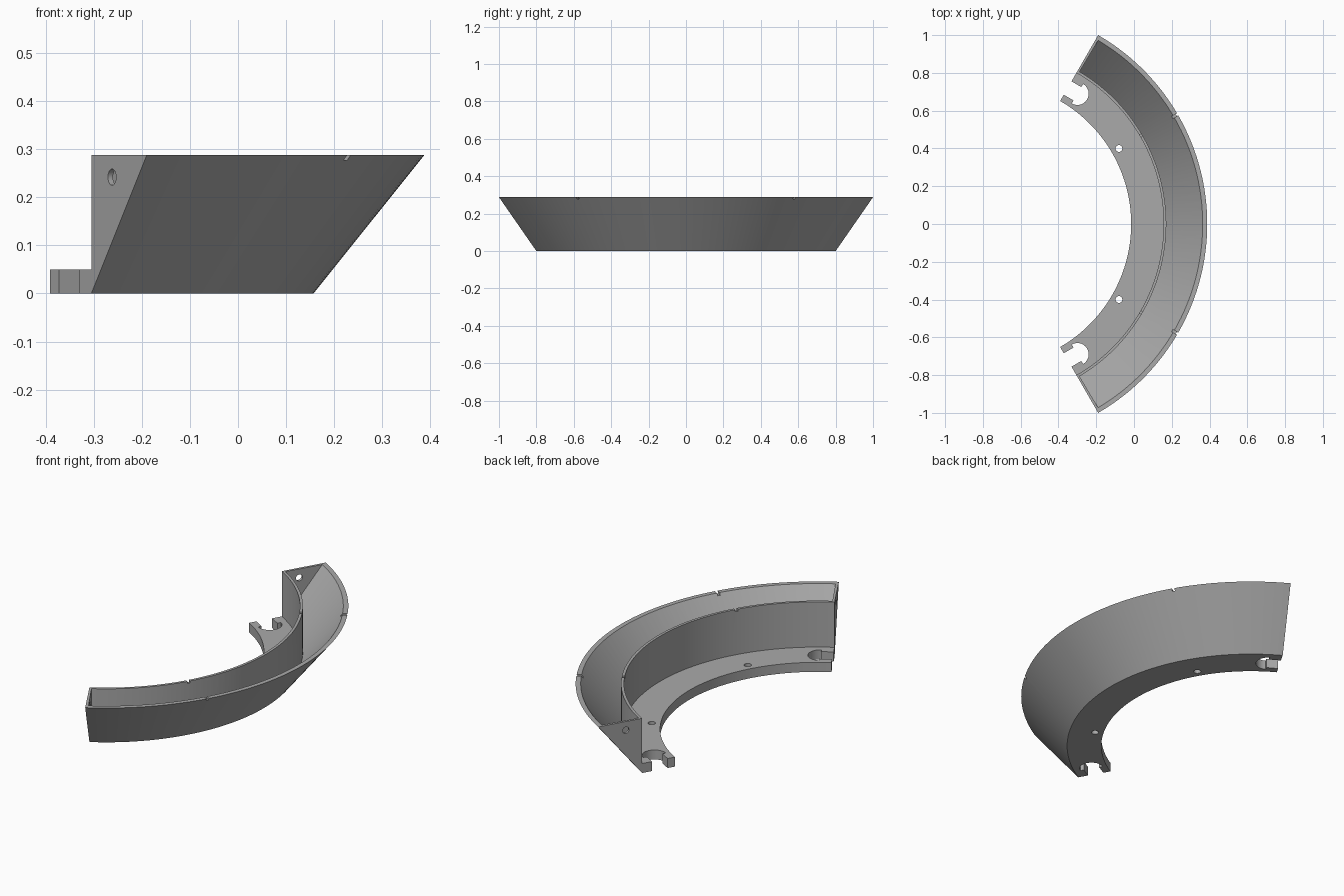
import bpy, bmesh, math
from mathutils import Vector, Matrix

if "Cube" in bpy.data.objects:
    bpy.data.objects.remove(bpy.data.objects["Cube"])

CX = -0.767                      # arc centre on x
HALF = math.radians(60)          # half of the swept angle
R_IN, R_WALL, R_RIM = 0.752, 0.924, 1.1547
H, PLATE = 0.288, 0.05
WALL = 0.014
HOLE_ANGLE = math.radians(30.2)


def frame(angle):
    """Local x is radial, local y tangential, origin at the arc centre."""
    return Matrix.Translation((CX, 0, 0)) @ Matrix.Rotation(angle, 4, "Z")


def sweep(bm, profile, half, steps):
    """Sweep a closed (radius, z) profile about the arc centre."""
    rings = []
    for i in range(steps + 1):
        m = frame(-half + 2 * half * i / steps)
        rings.append([bm.verts.new(m @ Vector((r, 0, z))) for r, z in profile])
    n = len(profile)
    for a, b in zip(rings, rings[1:]):
        for j in range(n):
            k = (j + 1) % n
            bm.faces.new((a[j], b[j], b[k], a[k]))
    bm.faces.new(rings[0])
    bm.faces.new(rings[-1])


def prism(bm, points, offset, m):
    """Extrude a closed outline along an offset, in frame m."""
    a = [bm.verts.new(m @ Vector(p)) for p in points]
    b = [bm.verts.new(m @ (Vector(p) + Vector(offset))) for p in points]
    bm.faces.new(a)
    bm.faces.new(b)
    for j in range(len(a)):
        k = (j + 1) % len(a)
        bm.faces.new((a[j], a[k], b[k], b[j]))


def circle(radius, start=0, sweep_angle=2 * math.pi, n=24):
    return [(radius * math.cos(start + sweep_angle * i / n),
             radius * math.sin(start + sweep_angle * i / n)) for i in range(n)]


def make_object(name, bm):
    bmesh.ops.recalc_face_normals(bm, faces=bm.faces)
    mesh = bpy.data.meshes.new(name)
    bm.to_mesh(mesh)
    bm.free()
    obj = bpy.data.objects.new(name, mesh)
    bpy.context.collection.objects.link(obj)
    return obj


def cut(target, cutter):
    bpy.context.view_layer.objects.active = target
    mod = target.modifiers.new("cut", "BOOLEAN")
    mod.operation, mod.solver, mod.object = "DIFFERENCE", "EXACT", cutter
    bpy.ops.object.modifier_apply(modifier=mod.name)
    bpy.data.objects.remove(cutter)


# Curved body: flat mounting flange plus flared channel
bm = bmesh.new()
sweep(bm, [(R_IN, 0), (R_WALL, 0), (R_RIM, H), (R_WALL, H),
           (R_WALL, PLATE), (R_IN, PLATE)], HALF, 60)
body = make_object("curved_channel", bm)

# V-shaped trough, closed by thin walls at both ends
bm = bmesh.new()
r0, r1 = R_WALL + WALL, R_RIM - 0.024
sweep(bm, [(r0, 0.047), (r1, H), (r1, H + 0.03), (r0, H + 0.03)],
      HALF - math.radians(0.7), 60)
cut(body, make_object("trough_cutter", bm))

# Holes, keyhole slots and rim notches, mirrored front to back
bm = bmesh.new()
for side in (-1, 1):
    mid, end = frame(side * HOLE_ANGLE), frame(side * HALF)
    # screw hole in the flange
    prism(bm, [(0.795 + x, y, -0.02) for x, y in circle(0.018)],
          (0, 0, 0.1), mid)
    # drainage notch across both rims
    prism(bm, [(0.9, y, z) for y, z in ((-0.007, H - 0.011), (0.007, H - 0.011),
                                        (0.007, H + 0.02), (-0.007, H + 0.02))],
          (0.3, 0, 0), mid)
    # wire hole in the end wall
    prism(bm, [(1.01 + x, -0.04, 0.242 + z) for x, z in circle(0.017)],
          (0, 0.08, 0), end)
    # keyhole: half round pocket with a narrower slot out to the end
    arc = circle(0.0595, math.pi, math.pi) + [(0.0595, 0)]
    outline = arc + [(0.041, 0), (0.041, 0.1), (-0.041, 0.1), (-0.041, 0)]
    prism(bm, [(0.831 + x, side * (y - 0.06), -0.02) for x, y in outline],
          (0, 0, 0.1), end)
cut(body, make_object("hole_cutter", bm))

# Plain grey finish
grey = bpy.data.materials.new("plain_grey")
grey.use_nodes = True
colour = (0.4, 0.4, 0.4, 1)
grey.diffuse_color = colour
grey.node_tree.nodes["Principled BSDF"].inputs["Base Color"].default_value = colour
body.data.materials.clear()
body.data.materials.append(grey)

bpy.ops.object.select_all(action="DESELECT")
body.select_set(True)
bpy.context.view_layer.objects.active = body
bpy.ops.object.shade_smooth_by_angle(angle=math.radians(30))
